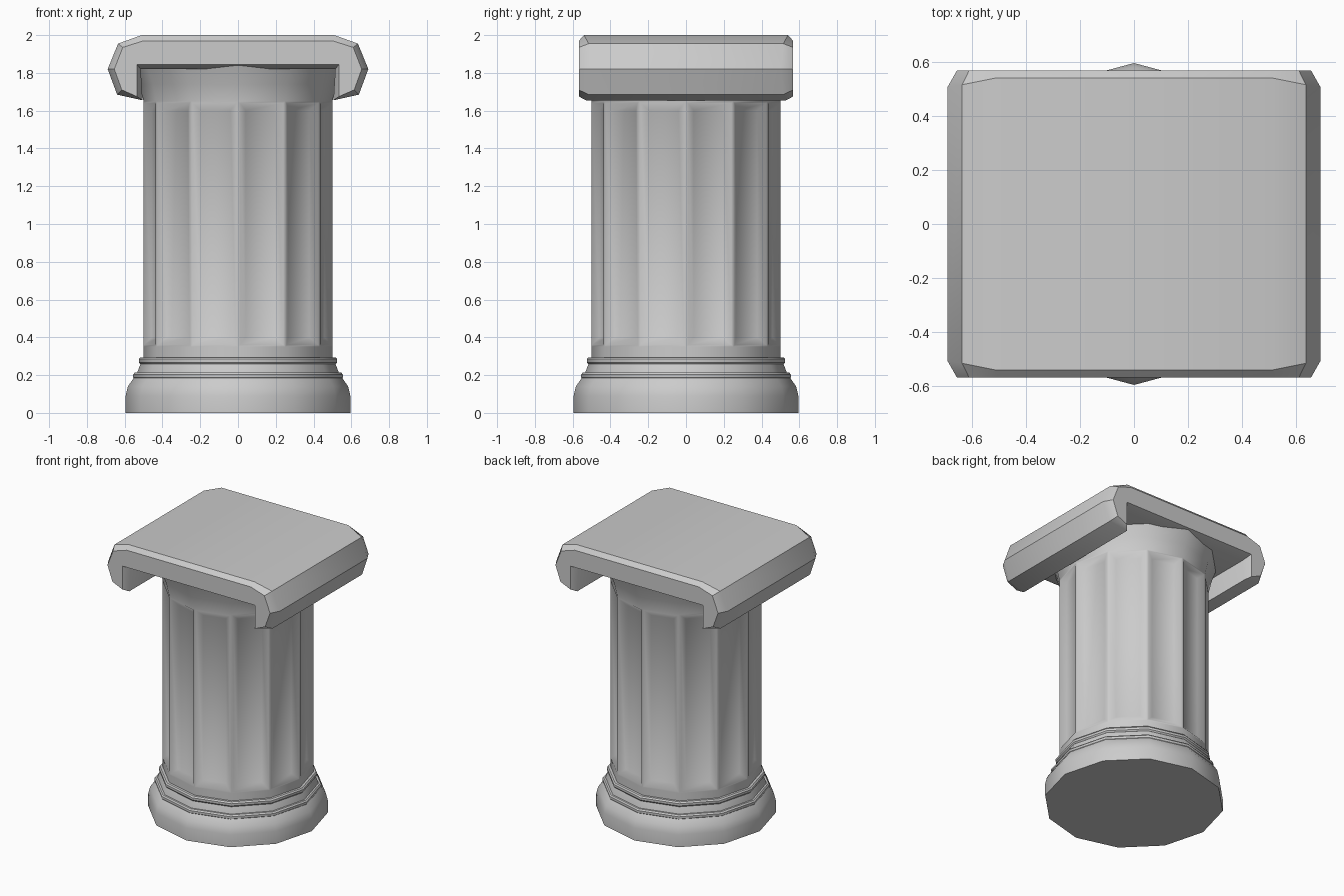
import bpy, bmesh
from math import cos, sin, pi, radians

if "Cube" in bpy.data.objects:
    bpy.data.objects.remove(bpy.data.objects["Cube"])

SIDES = 12


def finish(bm, name, angle):
    bmesh.ops.recalc_face_normals(bm, faces=bm.faces)
    me = bpy.data.meshes.new(name)
    bm.to_mesh(me)
    bm.free()
    ob = bpy.data.objects.new(name, me)
    bpy.context.collection.objects.link(ob)
    bpy.ops.object.select_all(action='DESELECT')
    ob.select_set(True)
    bpy.context.view_layer.objects.active = ob
    bpy.ops.object.shade_smooth_by_angle(angle=radians(angle))
    return ob


def loft(bm, sections):
    """Skin a list of closed loops and cap both ends; returns side faces per band."""
    rows = [[bm.verts.new(p) for p in s] for s in sections]
    bands = []
    for a, b in zip(rows, rows[1:]):
        n = len(a)
        bands.append([bm.faces.new((a[i], a[(i + 1) % n], b[(i + 1) % n], b[i]))
                      for i in range(n)])
    bm.faces.new(rows[0])
    bm.faces.new(rows[-1])
    return bands


def ring(r, z):
    return [(r * cos(2 * pi * i / SIDES), r * sin(2 * pi * i / SIDES), z)
            for i in range(SIDES)]


def lathe(name, profile, angle=35):
    bm = bmesh.new()
    loft(bm, [ring(r, z) for r, z in profile])
    return finish(bm, name, angle)


# Rounded foot and the two moulding rings
lathe("base_foot", [(0.595, 0), (0.595, 0.09), (0.583, 0.14), (0.552, 0.185), (0.53, 0.19)])
lathe("base_collar", [(0.54, 0.18), (0.535, 0.21), (0.512, 0.27), (0.49, 0.28)])
for name, r, z in (("lower_ring", 0.555, 0.195), ("upper_ring", 0.525, 0.276)):
    lathe(name, [(r - 0.03, z - 0.018), (r - 0.008, z - 0.018), (r, z - 0.008),
                 (r, z + 0.008), (r - 0.008, z + 0.018), (r - 0.03, z + 0.018)])

# Fluted shaft with flared neck: every long side is inset and pushed inwards
bm = bmesh.new()
bands = loft(bm, [ring(0.5, 0.27), ring(0.5, 0.35), ring(0.5, 1.65),
                  ring(0.52, 1.74), ring(0.555, 1.84)])
bmesh.ops.recalc_face_normals(bm, faces=bm.faces)
flutes = bands[1]
bmesh.ops.inset_individual(bm, faces=flutes, thickness=0.015)
bmesh.ops.inset_individual(bm, faces=flutes, thickness=0.055, depth=-0.03)
finish(bm, "fluted_shaft", 40)

# Capital: cross-section as (x full, z full, x at end face, z at end face, y of full section)
half = [
    (0.51, 2.00, 0.50, 1.97, 0.54),
    (0.635, 1.955, 0.61, 1.935, 0.515),
    (0.69, 1.82, 0.655, 1.82, 0.505),
    (0.64, 1.685, 0.615, 1.71, 0.515),
    (0.505, 1.655, 0.535, 1.675, 0.53),
    (0.515, 1.82, 0.535, 1.845, 0.50),
]
loop = [(1, p) for p in half] + [(-1, p) for p in reversed(half)]


def end(sy):
    return [(s * p[2], sy * 0.567, p[3]) for s, p in loop]


def full(sy):
    return [(s * p[0], sy * p[4], p[1]) for s, p in loop]


bm = bmesh.new()
loft(bm, [end(-1), full(-1), full(1), end(1)])
finish(bm, "scroll_capital", 30)
